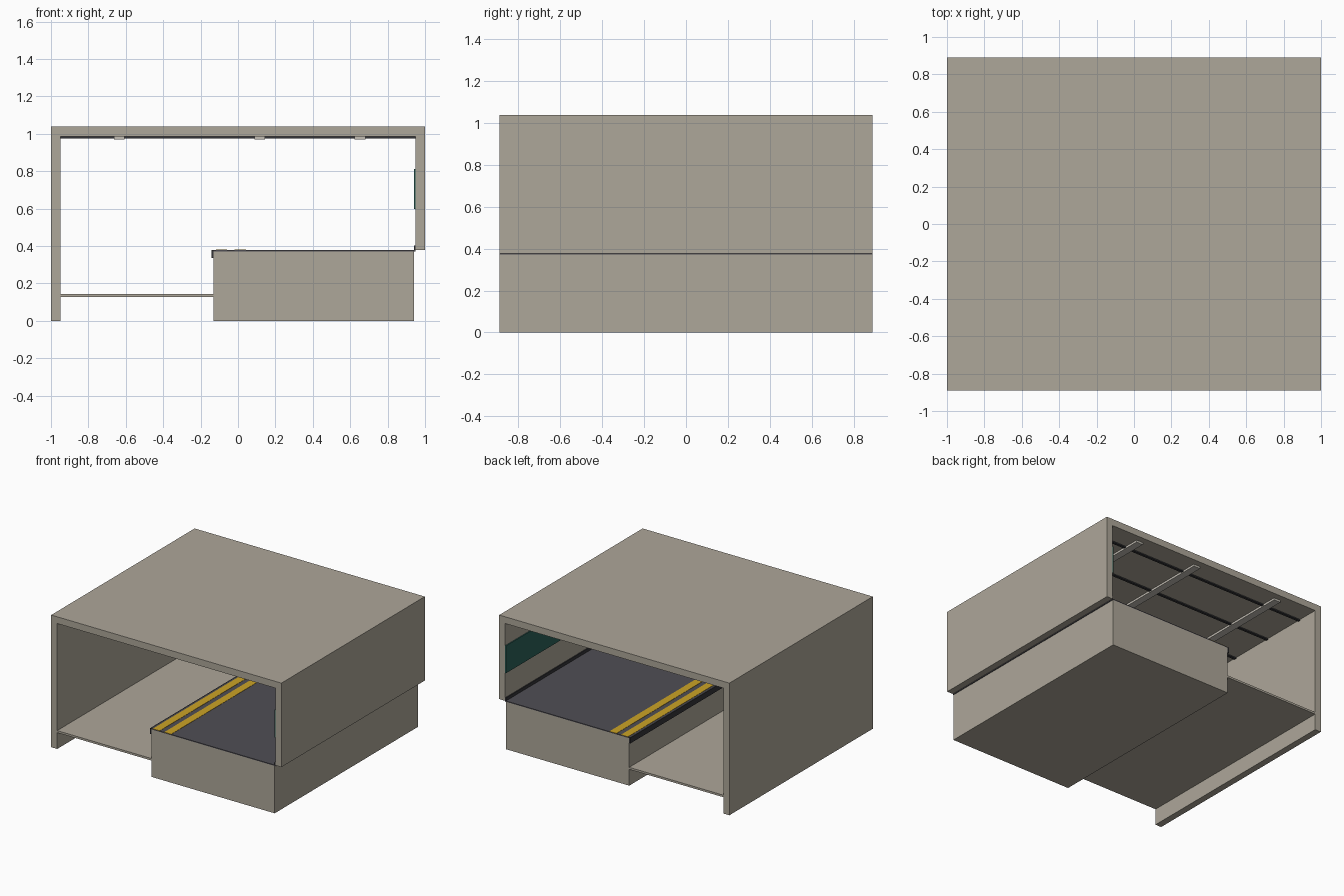
import bpy
import bmesh
from mathutils import Vector

if "Cube" in bpy.data.objects:
    bpy.data.objects.remove(bpy.data.objects["Cube"])


def material(name, rgb):
    m = bpy.data.materials.new(name)
    m.diffuse_color = (*rgb, 1.0)
    m.use_nodes = True
    m.node_tree.nodes["Principled BSDF"].inputs["Base Color"].default_value = m.diffuse_color
    return m


CONCRETE = material("concrete", (0.42, 0.385, 0.32))
FLOOR = material("platform_floor_grey", (0.08, 0.077, 0.09))
DARK = material("dark_trim", (0.035, 0.035, 0.04))
YELLOW = material("safety_yellow", (0.60, 0.37, 0.02))
TEAL = material("teal_tile", (0.025, 0.12, 0.10))
LIGHT = material("lamp_housing", (0.55, 0.52, 0.46))

HALF = 0.89  # half the length of the station along y


def finish(name, bm, mat):
    bmesh.ops.recalc_face_normals(bm, faces=bm.faces)
    mesh = bpy.data.meshes.new(name)
    bm.to_mesh(mesh)
    bm.free()
    mesh.materials.append(mat)
    obj = bpy.data.objects.new(name, mesh)
    bpy.context.collection.objects.link(obj)
    return obj


def box(name, x, z, mat, y=(-HALF, HALF)):
    """Box from (min, max) ranges on each axis."""
    bm = bmesh.new()
    bmesh.ops.create_cube(bm, size=1.0)
    for v in bm.verts:
        v.co = Vector([r[0] if c < 0 else r[1] for r, c in zip((x, y, z), v.co)])
    return finish(name, bm, mat)


def extrusion(name, profile, mat):
    """Extrude an x-z profile along the full station length."""
    bm = bmesh.new()
    face = bm.faces.new([bm.verts.new((x, -HALF, z)) for x, z in profile])
    new = bmesh.ops.extrude_face_region(bm, geom=[face])["geom"]
    bmesh.ops.translate(bm, vec=(0, 2 * HALF, 0),
                        verts=[g for g in new if isinstance(g, bmesh.types.BMVert)])
    return finish(name, bm, mat)


# Concrete shell: long left wall, roof and short right wall
extrusion("tunnel_shell", [(-1, 0), (-0.948, 0), (-0.948, 0.985), (0.948, 0.985),
                           (0.948, 0.378), (1, 0.378), (1, 1.038), (-1, 1.038)], CONCRETE)

# Track bed and raised platform
box("track_bed", (-0.948, -0.13), (0.128, 0.144), CONCRETE)
box("platform_base", (-0.13, 0.942), (0, 0.372), CONCRETE)
box("platform_floor", (-0.13, 0.948), (0.372, 0.379), FLOOR)
box("platform_nosing", (-0.141, -0.13), (0.335, 0.379), DARK)

# Yellow warning stripes along the platform edge
for i, x in enumerate((-0.118, -0.018)):
    box(f"warning_stripe_{i + 1}", (x, x + 0.06), (0.379, 0.381), YELLOW)

# Right wall trim
box("tile_band", (0.94, 0.948), (0.597, 0.812), TEAL)
box("skirting", (0.941, 0.948), (0.379, 0.403), DARK)

# Dark ribs across the ceiling
for i in range(5):
    y = (i - 2) * 0.356
    box(f"ceiling_rib_{i + 1}", (-0.948, 0.948), (0.976, 0.985), DARK,
        y=(y - 0.01, y + 0.01))

# Lamp strips running along the ceiling
for i, x in enumerate((-0.635, 0.116, 0.652)):
    box(f"ceiling_lamp_{i + 1}", (x - 0.029, x + 0.029), (0.969, 0.985), LIGHT,
        y=(-0.84, 0.84))
